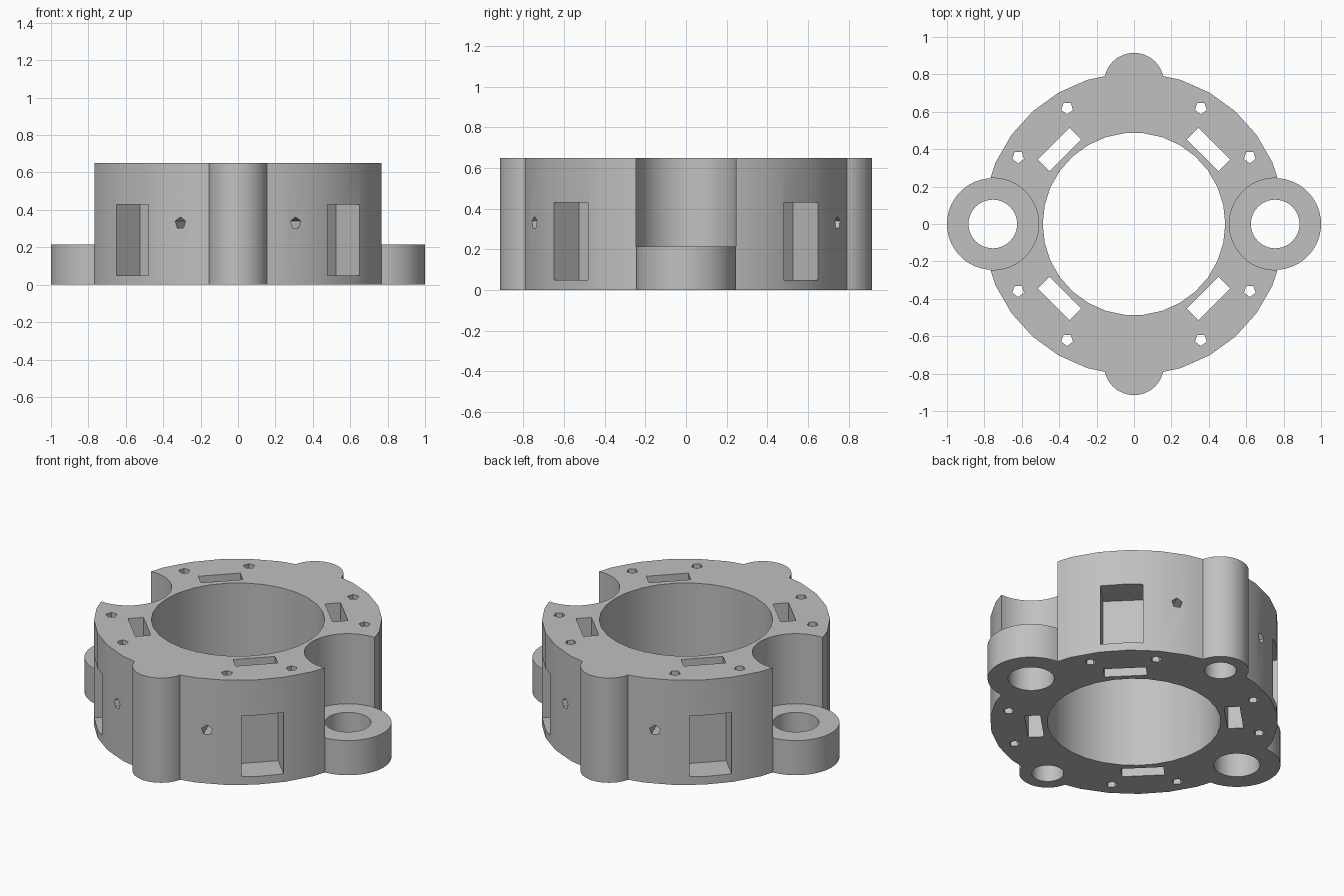
import bpy, bmesh
from math import cos, sin, pi, radians
from mathutils import Matrix, Vector

cube = bpy.data.objects.get("Cube")
if cube:
    bpy.data.objects.remove(cube, do_unlink=True)

HEIGHT, EAR_HEIGHT = 0.65, 0.215
LUG = 0.755                      # distance of ears and lobes from the axis

grey = bpy.data.materials.new("plain grey")
grey.use_nodes = True
grey.diffuse_color = (0.53, 0.53, 0.53, 1)
grey.node_tree.nodes["Principled BSDF"].inputs["Base Color"].default_value = grey.diffuse_color


def circle(r, n, x=0, y=0, start=0):
    return [(x + r * cos(start + 2 * pi * i / n), y + r * sin(start + 2 * pi * i / n)) for i in range(n)]


def rect(x0, x1, half):
    return [(x0, -half), (x1, -half), (x1, half), (x0, half)]


def prism(name, outline, z0, z1, matrix=Matrix()):
    """Extrude a flat outline from z0 to z1."""
    bm = bmesh.new()
    base = bm.faces.new([bm.verts.new((x, y, z0)) for x, y in outline])
    top = bmesh.ops.extrude_face_region(bm, geom=[base])["geom"]
    bmesh.ops.translate(bm, verts=[v for v in top if isinstance(v, bmesh.types.BMVert)], vec=(0, 0, z1 - z0))
    bmesh.ops.recalc_face_normals(bm, faces=bm.faces)
    bm.transform(matrix)
    mesh = bpy.data.meshes.new(name)
    bm.to_mesh(mesh)
    bm.free()
    mesh.materials.append(grey)
    obj = bpy.data.objects.new(name, mesh)
    bpy.context.collection.objects.link(obj)
    return obj


def combine(tool, operation):
    """Apply one solid to the housing, then discard it."""
    tool.hide_render = True
    mod = housing.modifiers.new("shape", 'BOOLEAN')
    mod.solver, mod.operation, mod.object = 'EXACT', operation, tool
    bpy.context.view_layer.objects.active = housing
    bpy.ops.object.modifier_apply(modifier=mod.name)
    bpy.data.objects.remove(tool, do_unlink=True)


def cut(*args):
    combine(prism("cutter", *args), 'DIFFERENCE')


# Main ring body
housing = prism("ring_housing", circle(0.81, 30), 0, HEIGHT)

# Front and back lobes, side ears
for s in (-1, 1):
    combine(prism("lobe", circle(0.16, 48, 0, s * LUG), 0, HEIGHT), 'UNION')
    combine(prism("ear", circle(0.245, 60, s * LUG), 0, EAR_HEIGHT + 0.1), 'UNION')

# Central bore
cut(circle(0.488, 30), -0.1, HEIGHT + 0.1)

# Round clearance above each ear, ear holes, blind holes under the lobes
for s in (-1, 1):
    cut(circle(0.2455, 60, s * LUG), EAR_HEIGHT, HEIGHT + 0.1)
    cut(circle(0.13, 48, s * LUG), -0.1, HEIGHT)
    cut(circle(0.09, 40, 0, s * LUG), -0.1, 0.43)

# Diagonal slots, outer pockets and small screw holes in each quarter
for angle in (45, 135, 225, 315):
    turn = Matrix.Rotation(radians(angle), 4, 'Z')
    cut(rect(0.519, 0.607, 0.12), -0.1, HEIGHT + 0.1, turn)
    cut(rect(0.622, 1.0, 0.12), 0.05, 0.43, turn)
    for side in (-15, 15):
        a = radians(angle + side)
        cut(circle(0.033, 5, 0.715 * cos(a), 0.715 * sin(a), -pi / 2), -0.1, HEIGHT + 0.1)

# Radial screw holes beside the lobes
for angle in (67.5, 112.5, 247.5, 292.5):
    a = radians(angle)
    aim = Vector((cos(a), sin(a), 0)).to_track_quat('Z', 'Y').to_matrix().to_4x4()
    cut(circle(0.032, 5, 0, 0, pi / 2), 0.62, 0.95, Matrix.Translation((0, 0, 0.33)) @ aim)

# Smooth curved walls, crisp edges
bpy.ops.object.select_all(action='DESELECT')
housing.select_set(True)
bpy.context.view_layer.objects.active = housing
bpy.ops.object.shade_smooth_by_angle(angle=radians(30))
